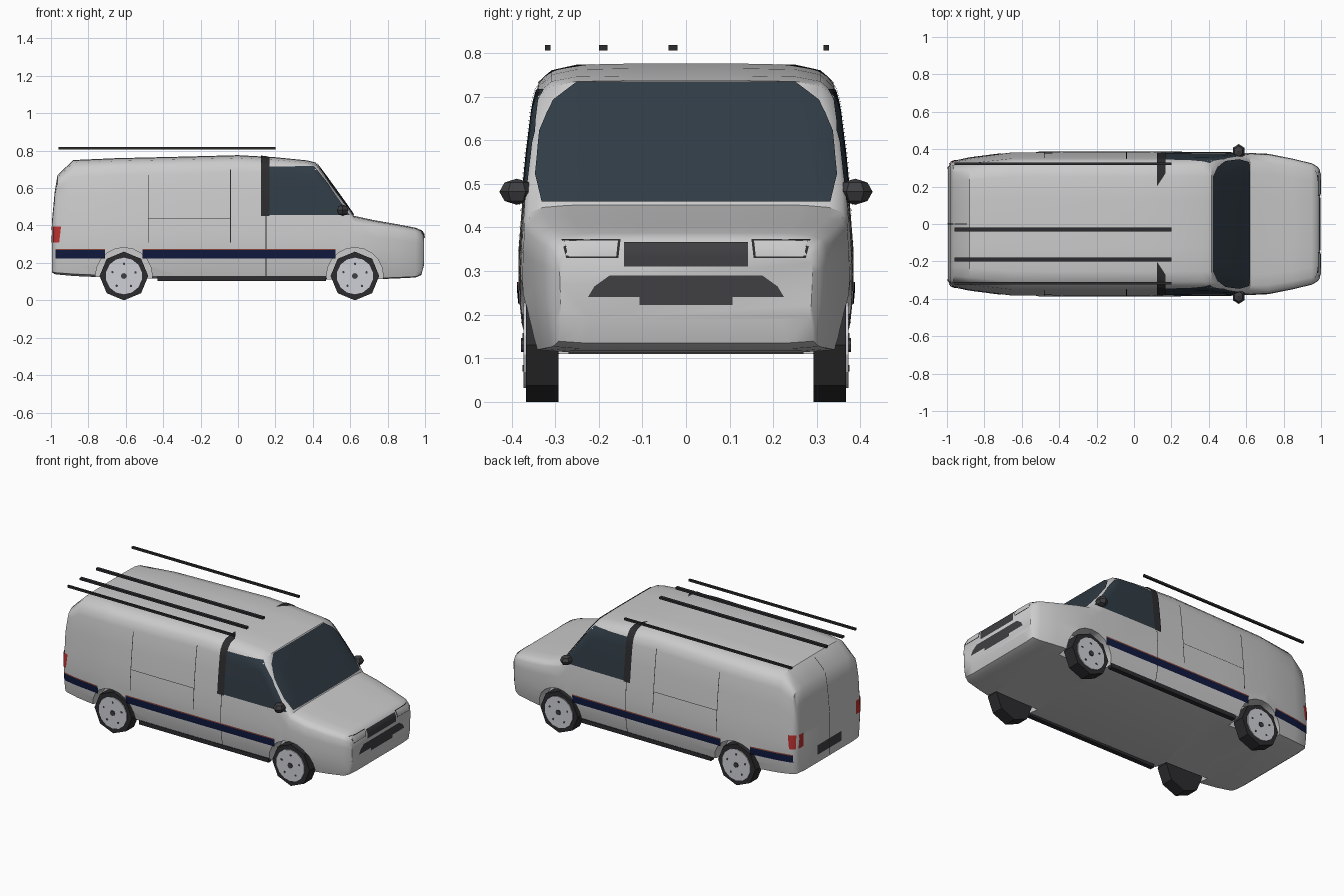
import bpy, bmesh, math
from mathutils import Vector
from mathutils.bvhtree import BVHTree

if "Cube" in bpy.data.objects:
    bpy.data.objects.remove(bpy.data.objects["Cube"])


def material(name, r, g, b):
    m = bpy.data.materials.new(name)
    m.diffuse_color = (r, g, b, 1)
    m.use_nodes = True
    m.node_tree.nodes["Principled BSDF"].inputs["Base Color"].default_value = m.diffuse_color
    return m


GLASS = material("glass", 0.03, 0.045, 0.06)
BLACK = material("black", 0.025, 0.025, 0.028)
TRIM = material("trim", 0.05, 0.05, 0.055)
NAVY = material("navy", 0.005, 0.01, 0.05)
RED = material("red", 0.5, 0.03, 0.03)
ORANGE = material("pinstripe", 0.25, 0.06, 0.04)
RIM = material("rim", 0.62, 0.63, 0.67)
LAMP = material("lamp", 0.6, 0.6, 0.6)


def finish(bm, name, mat=None, smooth=None):
    me = bpy.data.meshes.new(name)
    bm.to_mesh(me)
    bm.free()
    ob = bpy.data.objects.new(name, me)
    bpy.context.collection.objects.link(ob)
    if mat:
        me.materials.append(mat)
    if smooth:
        bpy.ops.object.select_all(action='DESELECT')
        ob.select_set(True)
        bpy.context.view_layer.objects.active = ob
        bpy.ops.object.shade_smooth_by_angle(angle=math.radians(smooth))
    return ob


def box(name, c, size, mat=None):
    bm = bmesh.new()
    bmesh.ops.create_cube(bm, size=1)
    for v in bm.verts:
        v.co = Vector(c) + Vector([a * b for a, b in zip(v.co, size)])
    return finish(bm, name, mat)


def cylinder(name, c, r, depth, n, mat=None, r2=None):
    # axis along y; r is the -y end, r2 the +y end
    bm = bmesh.new()
    bmesh.ops.create_cone(bm, cap_ends=True, segments=n, radius1=r,
                          radius2=r if r2 is None else r2, depth=depth)
    for v in bm.verts:
        x, y, z = v.co
        v.co = Vector(c) + Vector((x, z, -y))
    bmesh.ops.recalc_face_normals(bm, faces=bm.faces)
    return finish(bm, name, mat)


# Body: cross-sections lofted along x (x, bottom, top, half width, shoulder drop)
STATIONS = [
    (-0.995, .15, .42, .305, .05), (-.98, .14, .58, .328, .06), (-.965, .138, .67, .337, .07),
    (-.88, .13, .75, .355, .09), (-.65, .12, .76, .385, .09), (-.3, .113, .768, .387, .09),
    (0, .11, .776, .387, .09), (.2, .11, .765, .386, .085), (.37, .11, .748, .385, .075),
    (.415, .11, .737, .385, .075), (.465, .11, .67, .384, .065), (.52, .11, .594, .383, .055),
    (.57, .11, .524, .382, .045), (.62, .11, .452, .38, .035), (.72, .112, .43, .376, .035),
    (.85, .117, .407, .35, .035), (.95, .122, .388, .325, .03), (.98, .135, .375, .308, .03),
    (.995, .19, .35, .29, .03)]
TUMBLE = [(.1, .92), (.16, .965), (.22, .99), (.3, 1), (.4, .985), (.5, .96), (.6, .935), (.7, .9), (.8, .86)]


def width_at(z):
    for (z0, w0), (z1, w1) in zip(TUMBLE, TUMBLE[1:]):
        if z <= z1:
            return w0 + (w1 - w0) * (z - z0) / (z1 - z0)
    return TUMBLE[-1][1]


def half_section(zb, zt, w, d):
    zs = zt - d
    pts = [(w * .75, zb)]
    for f in (.02, .12, .25, .42, .6, .8, 1):
        z = zb + (zs - zb) * f
        pts.append((w * width_at(z), z))
    ws = pts[-1][0]
    pts += [(ws * .965, zt - d * .5), (ws * .88, zt - d * .17), (ws * .72, zt - d * .03), (ws * .35, zt)]
    return pts


bm = bmesh.new()
rings = []
for x, zb, zt, w, d in STATIONS:
    h = half_section(zb, zt, w, d)
    rings.append([bm.verts.new((x, y, z)) for y, z in h] +
                 [bm.verts.new((x, -y, z)) for y, z in reversed(h)])
for a, b in zip(rings, rings[1:]):
    for i in range(len(a)):
        j = (i + 1) % len(a)
        bm.faces.new((a[i], a[j], b[j], b[i]))
bm.faces.new(rings[0])
bm.faces.new(rings[-1])
bmesh.ops.recalc_face_normals(bm, faces=bm.faces)
surface = BVHTree.FromBMesh(bm)
body = finish(bm, "van_body")

# Wheel arches
WHEELS = [(-.61, "rear"), (.625, "front")]
for wx, _ in WHEELS:
    for s in (-1, 1):
        cut = cylinder("arch_cutter", (wx, s * .37, .13), .152, .2, 20)
        cut.hide_render = True
        mod = body.modifiers.new("arch", 'BOOLEAN')
        mod.object, mod.operation, mod.solver = cut, 'DIFFERENCE', 'EXACT'
        bpy.context.view_layer.objects.active = body
        bpy.ops.object.modifier_apply(modifier=mod.name)
        bpy.data.objects.remove(cut)
body.select_set(True)
bpy.context.view_layer.objects.active = body
bpy.ops.object.shade_smooth_by_angle(angle=math.radians(38))

# Panels projected on the body: rows of (v, u0, u1); view = direction looked from
VIEWS = {"front": ((1, 0, 0), lambda u, v: (2, u, v)), "back": ((-1, 0, 0), lambda u, v: (-2, u, v)),
         "left": ((0, 1, 0), lambda u, v: (u, 2, v)), "right": ((0, -1, 0), lambda u, v: (u, -2, v)),
         "top": ((0, 0, 1), lambda u, v: (v, u, 2))}


def panel(name, view, rows, mat, n=12, m=3, lift=.003):
    out, place = VIEWS[view]
    out = Vector(out)
    fine = []
    for r0, r1 in zip(rows, rows[1:]):
        fine += [[a + (b - a) * k / m for a, b in zip(r0, r1)] for k in range(m)]
    fine.append(rows[-1])
    bm = bmesh.new()
    grid = []
    for v, u0, u1 in fine:
        row = []
        for i in range(n + 1):
            o = Vector(place(u0 + (u1 - u0) * i / n, v))
            hit, nor, _, _ = surface.ray_cast(o, -out)
            if hit is None:
                hit, nor, _, _ = surface.find_nearest(o - out * 1.1)
            row.append(bm.verts.new(hit + nor * lift))
        grid.append(row)
    for a, b in zip(grid, grid[1:]):
        for i in range(n):
            f = bm.faces.new((a[i], a[i + 1], b[i + 1], b[i]))
            f.normal_update()
            if f.normal.dot(out) < 0:
                f.normal_flip()
    return finish(bm, name, mat, 40)


# Windscreen, grilles, plates and rear door seam
panel("windscreen", "front", [(.457, -.33, .33), (.52, -.345, .345), (.62, -.335, .335),
                              (.69, -.305, .305), (.732, -.25, .25)], GLASS, 24, 5, .005)
panel("upper_grille", "front", [(.31, -.142, .142), (.365, -.142, .142)], TRIM)
panel("lower_grille", "front", [(.24, -.225, .225), (.265, -.21, .21), (.29, -.175, .175)], TRIM)
panel("front_plate", "front", [(.222, -.107, .107), (.241, -.107, .107)], TRIM)
panel("rear_plate", "back", [(.2, -.12, .12), (.26, -.12, .12)], TRIM)
panel("rear_door_seam", "back", [(.16, -.002, .002), (.74, -.002, .002)], BLACK, 1, 20)

for s, side in ((1, "left"), (-1, "right")):
    # Cab glass and door pillar
    panel(side + "_cab_window", side, [(.455, .165, .595), (.52, .165, .55), (.62, .165, .48),
                                       (.715, .165, .405)], GLASS, 16, 4, .004)
    panel(side + "_door_pillar", side, [(.45, .122, .168), (.74, .122, .168)], BLACK, 2, 12, .006)
    panel(side + "_pillar_cap", "top", [(.122, s * .2, s * .335), (.168, s * .27, s * .335)], BLACK, 8, 2, .006)
    # Waist stripe, broken at the arches
    for x0, x1 in ((-.975, -.71), (-.51, .522)):
        panel(side + "_stripe", side, [(.225, x0, x1), (.268, x0, x1)], NAVY, 24, 2)
        panel(side + "_pinstripe", side, [(.268, x0, x1), (.275, x0, x1)], ORANGE, 24, 1)
    # Door seams
    for x, z0, z1 in ((-.48, .31, .67), (-.04, .31, .7), (.15, .13, .45)):
        panel(side + "_door_seam", side, [(z0, x - .002, x + .002), (z1, x - .002, x + .002)], BLACK, 1, 12, .002)
    panel(side + "_door_crease", side, [(.438, -.48, -.04), (.441, -.48, -.04)], BLACK, 8, 1, .002)
    # Lamps
    panel(side + "_headlamp_frame", "front", [(.33, s * .155, s * .275), (.372, s * .15, s * .285)], BLACK, 8, 2, .002)
    panel(side + "_headlamp", "front", [(.334, s * .16, s * .27), (.368, s * .156, s * .278)], LAMP, 8, 2, .004)
    panel(side + "_tail_lamp", side, [(.31, -.985, -.955), (.395, -.985, -.945)], RED, 4, 3, .005)
    panel(side + "_tail_lamp_rear", "back", [(.31, s * .26, s * .305), (.395, s * .26, s * .3)], RED, 4, 3, .004)
    # Sill
    box(side + "_sill", (.02, s * .352, .117), (.9, .03, .026), BLACK)
    # Door mirror: low-sided wedge on a short arm
    bm = bmesh.new()
    bmesh.ops.create_uvsphere(bm, u_segments=6, v_segments=4, radius=1)
    for v in bm.verts:
        x, y, z = v.co
        v.co = (.56 + x * .035, s * (.388 + y * .04), .482 + z * .03)
    bmesh.ops.recalc_face_normals(bm, faces=bm.faces)
    finish(bm, side + "_mirror", TRIM)
    box(side + "_mirror_arm", (.56, s * .36, .475), (.025, .04, .018), BLACK)
    # Wheels: eight-sided tyre, rim, spokes and hub
    for wx, end in WHEELS:
        name = side + "_" + end
        cylinder(name + "_tyre", (wx, s * .33, .13), .13, .075, 8, BLACK)
        cylinder(name + "_rim", (wx, s * .368, .13), .098, .01, 14, RIM)
        cylinder(name + "_hub", (wx, s * .375, .13), .016, .008, 8, TRIM)
        for k in range(5):
            a = k * math.tau / 5 + .3
            cylinder(name + "_rim_hole", (wx + .065 * math.cos(a), s * .373, .13 + .065 * math.sin(a)),
                     .007, .003, 6, TRIM)

# Roof bars
for y, w in ((-.317, .013), (-.19, .02), (-.03, .02), (.322, .013)):
    box("roof_bar", (-.38, y, .812), (1.16, w, .013), BLACK)
